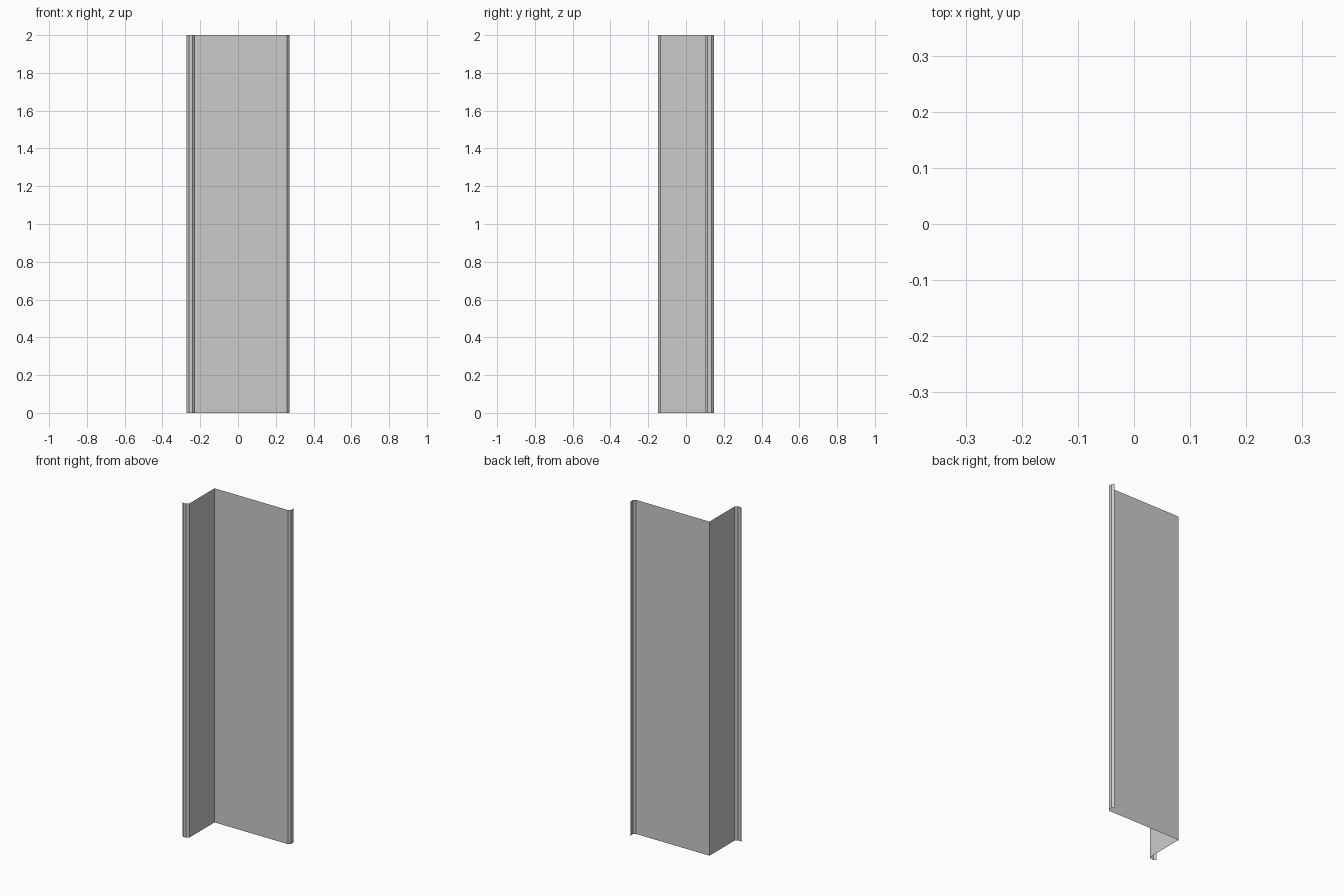
import bpy, bmesh

if "Cube" in bpy.data.objects:
    bpy.data.objects.remove(bpy.data.objects["Cube"])

HEIGHT = 2.0
CX, CY = -0.227, 0.102           # fold corner where the two flanges meet
X_END, Y_END = 0.272, -0.148     # outer ends of the wide and narrow flanges

# Stiffening lip: (offset away from the panel, distance back from the outer end)
LIP = [(0.0, 0.012), (0.013, 0.0), (0.033, 0.0), (0.046, 0.012)]

# Open sheet profile: narrow lip, fold corner, wide lip
narrow_lip = [(CX - o, Y_END + b) for o, b in reversed(LIP)]
wide_lip = [(X_END - b, CY + o) for o, b in LIP]
profile = narrow_lip + [(CX, CY)] + wide_lip

# Extrude the profile upward as a single folded sheet
bm = bmesh.new()
bottom = [bm.verts.new((x, y, 0)) for x, y in profile]
edges = [bm.edges.new(pair) for pair in zip(bottom, bottom[1:])]
result = bmesh.ops.extrude_edge_only(bm, edges=edges)
top = [g for g in result["geom"] if isinstance(g, bmesh.types.BMVert)]
bmesh.ops.translate(bm, verts=top, vec=(0, 0, HEIGHT))
bmesh.ops.recalc_face_normals(bm, faces=bm.faces)

mesh = bpy.data.meshes.new("folded_corner_sheet")
bm.to_mesh(mesh)
bm.free()
sheet = bpy.data.objects.new("folded_corner_sheet", mesh)
bpy.context.collection.objects.link(sheet)
